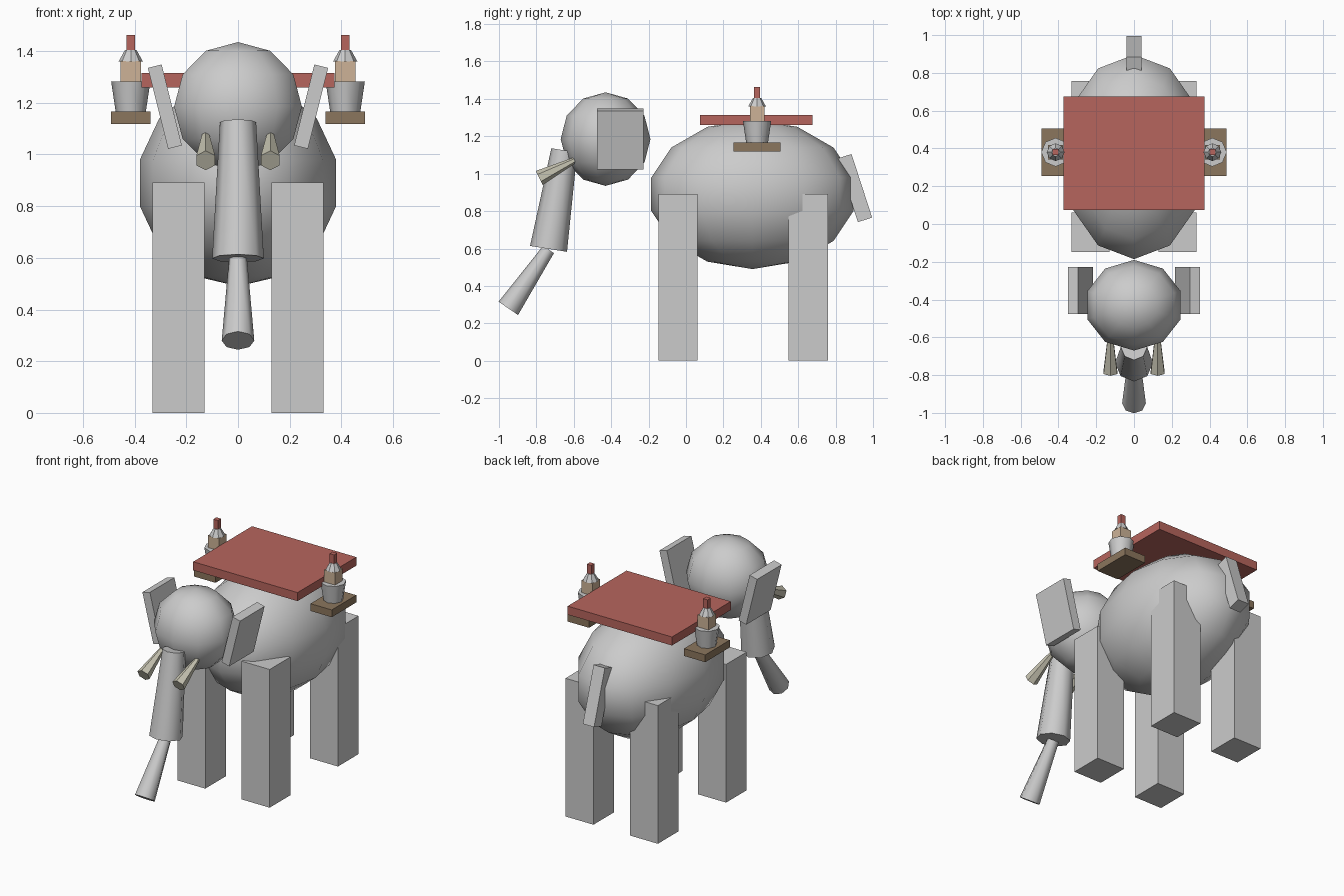
import bpy
from math import radians
from mathutils import Vector

if "Cube" in bpy.data.objects:
    bpy.data.objects.remove(bpy.data.objects["Cube"])


def material(name, rgb):
    m = bpy.data.materials.new(name)
    m.diffuse_color = (*rgb, 1)
    m.use_nodes = True
    m.node_tree.nodes["Principled BSDF"].inputs["Base Color"].default_value = m.diffuse_color
    return m


RED = material("red", (0.47, 0.13, 0.11))
WOOD = material("wood", (0.26, 0.18, 0.11))
SKIN = material("skin", (0.61, 0.45, 0.31))
IVORY = material("ivory", (0.58, 0.56, 0.45))


def finish(name, mat=None, smooth=False):
    o = bpy.context.object
    o.name = name
    if mat:
        o.data.materials.append(mat)
    if smooth:
        bpy.ops.object.shade_smooth_by_angle(angle=radians(50))
    return o


def box(name, centre, size, rot=(0, 0, 0), mat=None):
    bpy.ops.mesh.primitive_cube_add(size=1, location=centre,
                                    rotation=[radians(a) for a in rot])
    bpy.context.object.scale = size
    return finish(name, mat)


def ball(name, centre, radii, segments, rings):
    bpy.ops.mesh.primitive_uv_sphere_add(segments=segments, ring_count=rings,
                                         radius=1, location=centre)
    bpy.context.object.scale = radii
    return finish(name, smooth=True)


def taper(name, a, b, ra, rb, sides=8, mat=None, smooth=True):
    # tapered prism from point a to point b
    a, b = Vector(a), Vector(b)
    d = b - a
    bpy.ops.mesh.primitive_cone_add(vertices=sides, radius1=ra, radius2=rb,
                                    depth=d.length, location=(a + b) / 2)
    bpy.context.object.rotation_euler = d.to_track_quat('Z', 'Y').to_euler()
    return finish(name, mat, smooth)


# body and head
ball("body", (0, 0.355, 0.89), (0.39, 0.555, 0.4), 12, 7)
ball("head", (0, -0.43, 1.185), (0.26, 0.24, 0.25), 10, 6)

# trunk in two flared pieces, and tail
taper("upper_trunk", (0, -0.651, 1.125), (0, -0.735, 0.598), 0.07, 0.1)
taper("lower_trunk", (0, -0.735, 0.595), (0, -0.95, 0.28), 0.035, 0.063)
box("tail", (0, 0.902, 0.923), (0.08, 0.08, 0.357), (18, 0, 0))

# blanket on the back
box("blanket", (0, 0.375, 1.287), (0.745, 0.6, 0.055), mat=RED)

for side, s in (("right", 1), ("left", -1)):
    # legs
    for end, y in (("front", -0.043), ("back", 0.653)):
        box(f"{end}_leg_{side}", (s * 0.23, y, 0.446), (0.2, 0.21, 0.892))
    # ears and tusks
    box(f"ear_{side}", (s * 0.283, -0.352, 1.185), (0.055, 0.25, 0.323),
        (0, s * 14, 0))
    taper(f"tusk_{side}", (s * 0.125, -0.59, 1.075), (s * 0.125, -0.785, 0.977),
          0.015, 0.042, 6, IVORY, False)
    # rider standing on a side platform
    x, y = s * 0.415, 0.38
    box(f"platform_{side}", (x, y, 1.142), (0.152, 0.25, 0.047), mat=WOOD)
    taper(f"rider_body_{side}", (x, y, 1.163), (x, y, 1.283), 0.058, 0.076)
    box(f"rider_head_{side}", (x, y, 1.322), (0.078, 0.078, 0.078), mat=SKIN)
    taper(f"helmet_{side}", (x, y, 1.36), (x, y, 1.405), 0.047, 0.022, 8,
          None, False)
    box(f"plume_{side}", (x, y, 1.428), (0.032, 0.032, 0.07), mat=RED)
